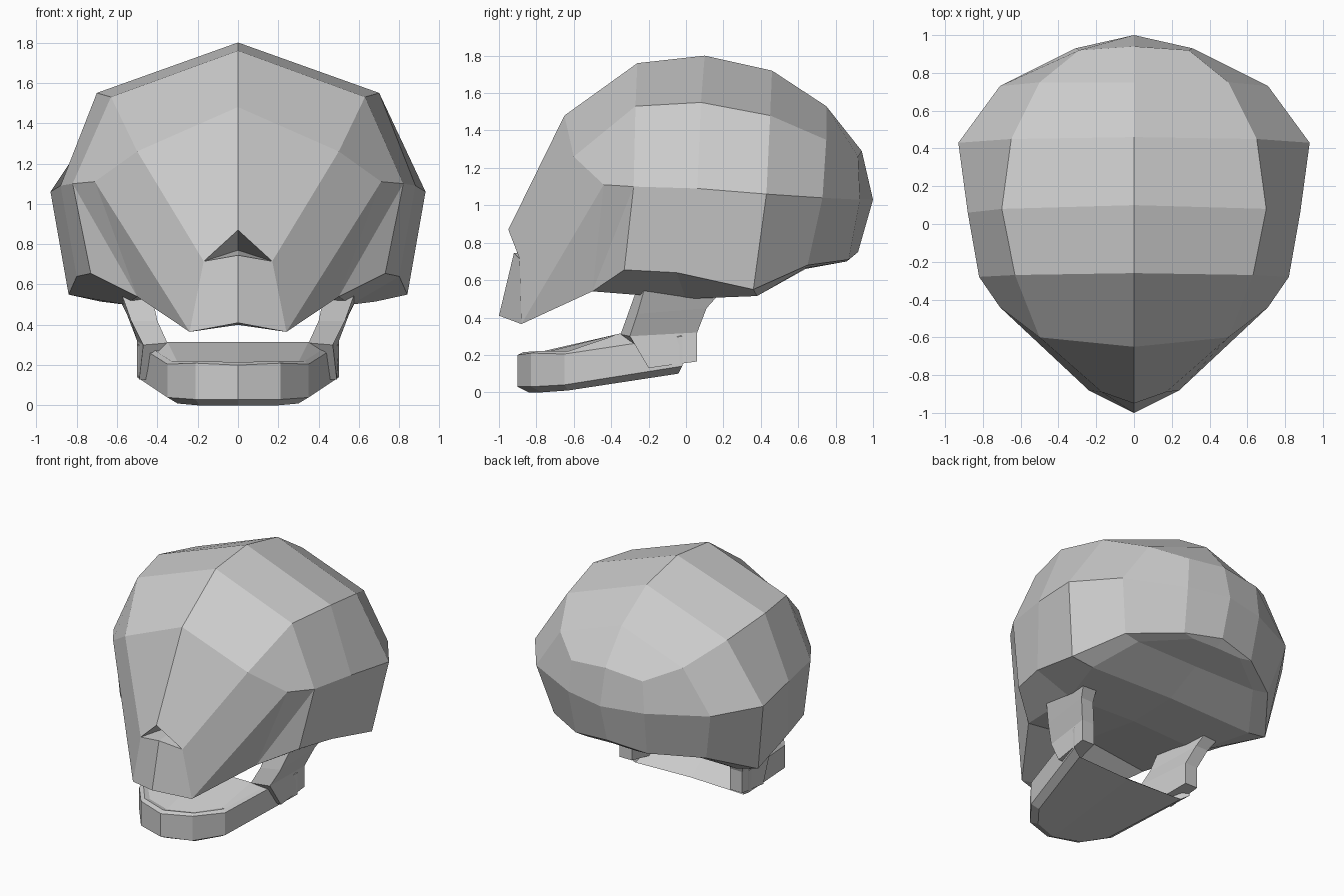
import bpy, bmesh

if "Cube" in bpy.data.objects:
    bpy.data.objects.remove(bpy.data.objects["Cube"])


def build(name, faces):
    """Make an object from half-side faces (coordinate lists), mirrored over x = 0."""
    bm = bmesh.new()
    for s in (1, -1):
        for f in faces:
            pts = []
            for x, y, z in f:
                if (x, y, z) not in pts:
                    pts.append((x, y, z))
            if len(pts) > 2:
                bm.faces.new([bm.verts.new((s * x, y, z)) for x, y, z in pts][::s])
    bmesh.ops.remove_doubles(bm, verts=bm.verts, dist=0.002)
    bmesh.ops.recalc_face_normals(bm, faces=bm.faces)
    me = bpy.data.meshes.new(name)
    bm.to_mesh(me)
    bm.free()
    ob = bpy.data.objects.new(name, me)
    bpy.context.collection.objects.link(ob)
    return ob


def strip(a, b):
    return [[a[i], a[i + 1], b[i + 1], b[i]] for i in range(len(a) - 1)]


# Cranium rows, front to back: crown, upper side, widest side, lower edge, underside
A = [(0, -.65, 1.48), (0, -.26, 1.76), (0, .10, 1.80), (0, .46, 1.72), (0, .75, 1.53), (0, .94, 1.29)]
B = [(.50, -.60, 1.26), (.63, -.27, 1.53), (.70, .08, 1.55), (.65, .45, 1.48), (.50, .75, 1.35), (.29, .92, 1.26)]
C = [(.71, -.44, 1.11), (.82, -.28, 1.10), (.88, .06, 1.09), (.93, .43, 1.06), (.71, .73, 1.04), (.31, .93, 1.03)]
D = [(.73, -.33, .655), (.80, -.05, .64), (.84, .36, .55), (.62, .65, .68), (.29, .87, .71)]
F = [(.50, -.50, .54), (.56, 0, .50), (.68, .38, .515), (.50, .64, .665), (.20, .86, .70)]
G = [(0, -.50, .60), (0, 0, .52), (0, .38, .53), (0, .64, .66), (0, .86, .705)]
back, back_low = (0, 1.0, 1.03), (0, .92, .75)

# Face and muzzle points
nose_top, nose_side, nose_low = (0, -.95, .87), (.17, -.89, .715), (0, -.92, .745)
nose_in = (0, -.60, .77)
lip_mid, lip_side = (0, -1.0, .41), (.24, -.88, .365)

faces = strip(A, B) + strip(B, C) + strip(C[1:] + [back], D + [back_low]) + strip(D, F) + strip(F, G)
faces += [
    [A[5], B[5], C[5], back],
    [D[4], back_low, G[4], F[4]],
    # forehead and cheeks
    [A[0], B[0], nose_side, nose_top],
    [B[0], C[0], lip_side, nose_side],
    [C[0], F[0], lip_side],
    [C[0], C[1], F[0]],
    [C[1], D[0], F[0]],
    # muzzle, nose opening, palate
    [nose_low, nose_side, lip_side, lip_mid],
    [nose_top, nose_in, nose_side],
    [nose_low, nose_side, nose_in],
    [lip_mid, lip_side, (0, -.86, .40)],
    [lip_side, F[0], G[0]],
    [lip_side, G[0], (0, -.86, .40)],
]
build("cranium", faces)

# Lower jaw: tray-shaped body, rows run from the chin to the back corner
under = [(0, -.84, 0), (.19, -.77, 0), (.30, -.63, .01), (.44, -.04, .10)]
low = [(0, -.90, .03), (.21, -.83, .03), (.35, -.65, .04), (.50, -.02, .14)]
top = [(0, -.90, .20), (.21, -.83, .21), (.35, -.65, .205), (.50, -.02, .30)]
rim = [(0, -.87, .215), (.20, -.80, .22), (.33, -.63, .22), (.475, -.05, .315)]
floor = [(0, -.83, .205), (.18, -.77, .21), (.30, -.62, .215), (.35, -.35, .315)]
jaw = strip(under, low) + strip(low, top) + strip(top, rim) + strip(rim, floor)
mid_low, mid_top = (0, -.06, .10), (0, -.35, .315)
jaw += [
    [under[0], under[1], under[2], under[3], mid_low],
    [floor[0], floor[1], floor[2], floor[3], mid_top],
    [mid_low, under[3], floor[3], mid_top],
    [under[3], low[3], top[3], rim[3], floor[3]],
]
build("lower_jaw", jaw)

# Rising jaw branches that meet the underside of the cranium
levels = [
    [(.36, -.20, .13), (.49, -.20, .13), (.50, .06, .165), (.40, .06, .165)],
    [(.35, -.35, .31), (.47, -.30, .30), (.50, .06, .32), (.40, .06, .32)],
    [(.40, -.31, .42), (.53, -.26, .42), (.55, .11, .45), (.45, .11, .45)],
    [(.43, -.26, .56), (.58, -.22, .56), (.60, .20, .55), (.48, .20, .55)],
]
branch = [levels[0], levels[-1]]
for a, b in zip(levels, levels[1:]):
    branch += strip(a + a[:1], b + b[:1])
build("jaw_branches", branch)
